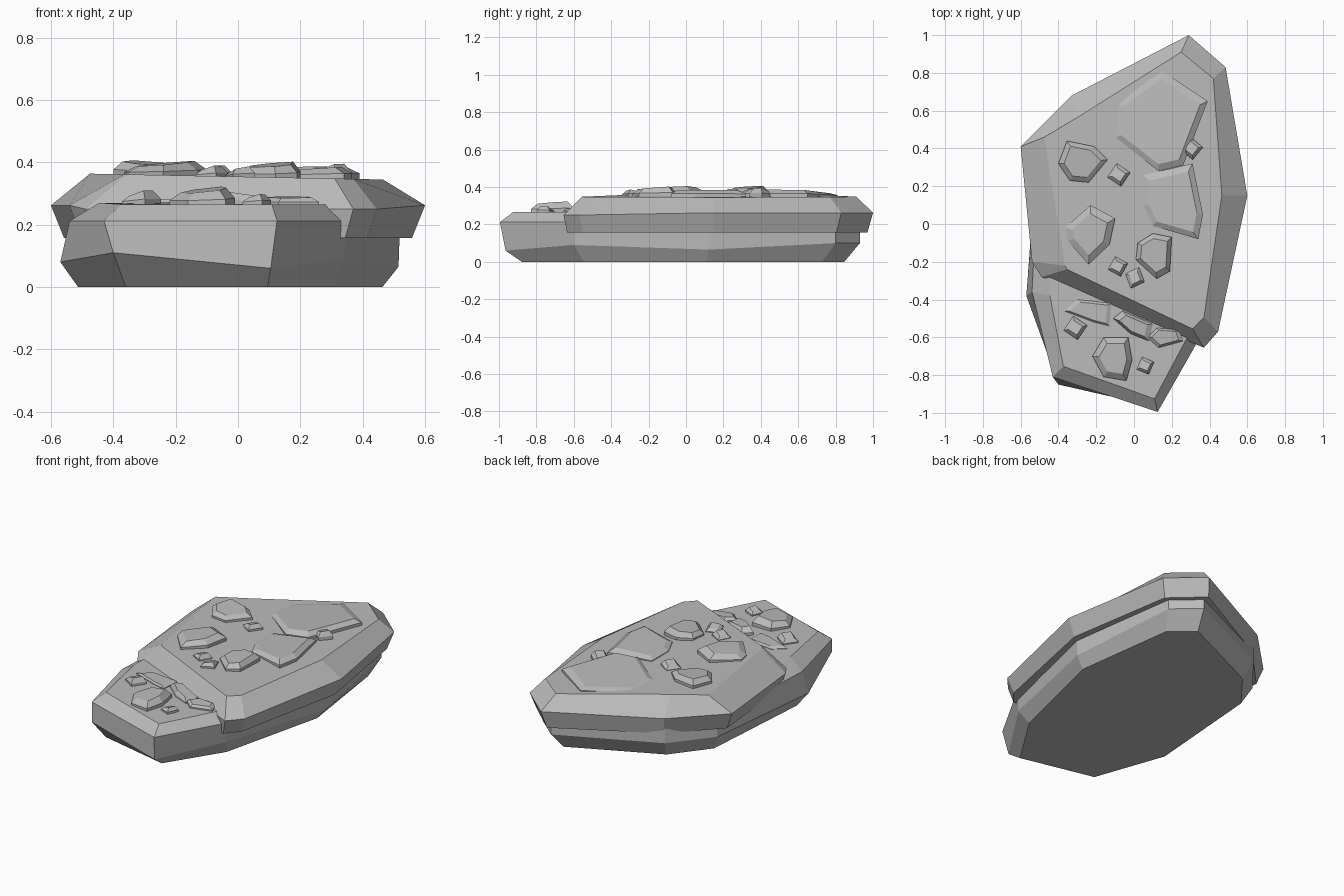
import bpy
import bmesh
from math import cos, sin, tau

if "Cube" in bpy.data.objects:
    bpy.data.objects.remove(bpy.data.objects["Cube"], do_unlink=True)

stone = bpy.data.materials.new("grey stone")
stone.use_nodes = True
stone.diffuse_color = (0.5, 0.5, 0.5, 1)
stone.node_tree.nodes["Principled BSDF"].inputs["Base Color"].default_value = stone.diffuse_color


def loft(name, rings):
    """Join matching closed rings from bottom to top and cap both ends."""
    bm = bmesh.new()
    loops = [[bm.verts.new(point) for point in ring] for ring in rings]
    count = len(loops[0])
    for low, high in zip(loops, loops[1:]):
        for i in range(count):
            j = (i + 1) % count
            bm.faces.new((low[i], low[j], high[j], high[i]))
    bm.faces.new(loops[0])
    bm.faces.new(loops[-1])
    bmesh.ops.recalc_face_normals(bm, faces=bm.faces)
    mesh = bpy.data.meshes.new(name)
    bm.to_mesh(mesh)
    bm.free()
    mesh.materials.append(stone)
    obj = bpy.data.objects.new(name, mesh)
    bpy.context.collection.objects.link(obj)
    return obj


def at_height(outline, z, sx=1.0, sy=1.0):
    return [(x * sx, y * sy, z) for x, y in outline]


def rock(name, outline, base, height, top_scale=0.7, tilt=(0, 0)):
    """Faceted stone: steep sides, a chamfer and a smaller tilted top."""
    cx = sum(x for x, y in outline) / len(outline)
    cy = sum(y for x, y in outline) / len(outline)

    def ring(scale, z, slope):
        return [(cx + (x - cx) * scale, cy + (y - cy) * scale,
                 base + z + slope * (tilt[0] * (x - cx) + tilt[1] * (y - cy)))
                for x, y in outline]

    return loft(name, [ring(1, -0.02, 0), ring(1, height * 0.35, 0.5),
                       ring(top_scale, height, 1)])


def pebble(name, x, y, radius, base, height, turn):
    outline = [(x + radius * cos(turn + tau * i / 4) * (1 - 0.1 * (i % 2)),
                y + radius * sin(turn + tau * i / 4)) for i in range(4)]
    return rock(name, outline, base, height, 0.6, (0.15, -0.1))


# Lower slab
low_belt = [(.105, -.965, .06), (-.40, -.85, .11), (-.57, -.38, .08),
            (-.51, .42, .1), (-.32, .66, .1), (.27, .93, .1),
            (.42, .80, .1), (.515, .12, .065), (.34, -.60, .09)]
low_rim = [(.125, -.995), (-.43, -.81), (-.54, -.36), (-.5, .42), (-.32, .66),
           (.27, .93), (.42, .80), (.52, .12), (.35, -.6)]
low_foot = [(x * 0.9, y * 0.91) for x, y, z in low_belt]
low_top = at_height(low_rim, .265, .87, .93)
low_top[2] = (-.445, -.38, .27)
loft("lower_slab", [at_height(low_foot, 0), low_belt,
                    at_height(low_rim, .212), low_top])

# Upper slab
rim = [(.29, 1), (.485, .83), (.6, .15), (.445, -.57), (.37, -.655),
       (-.49, -.28), (-.54, -.2), (-.6, .41), (-.33, .68)]
crown = [(.25, .91), (.42, .77), (.465, .15), (.37, -.495), (.31, -.555),
         (-.355, -.24), (-.365, -.22), (-.475, .46), (-.29, .57)]
rim_ring = [(x, y, .25 if y < -.25 else .262) for x, y in rim]
crown_ring = [(x, y, .354 - .02 * x) for x, y in crown]
loft("upper_slab", [at_height(rim, .157, .93, .97), rim_ring, crown_ring])

# Broad plates half sunk in the upper slab
UP, LOW = .352, .266
rock("back_plate", [(-.1, .46), (-.09, .64), (.15, .81), (.39, .65),
                    (.26, .31), (.13, .28)], UP, .022, .85, (.05, -.03))
rock("middle_plate", [(.05, .26), (.31, .32), (.365, .05), (.34, -.08),
                      (.1, -.01), (.05, .1)], UP, .025, .8, (.05, 0))

# Large stones on the upper slab
rock("left_back_stone", [(-.4, .32), (-.355, .44), (-.21, .41), (-.14, .34),
                         (-.24, .22), (-.34, .23)], UP + .01, .035, .75, (-.05, .05))
rock("left_front_stone", [(-.365, -.02), (-.23, .1), (-.1, .03), (-.13, -.11),
                          (-.24, -.215), (-.35, -.09)], UP + .008, .035, .7, (.06, .02))
rock("right_front_stone", [(.01, -.19), (.02, -.1), (.1, -.05), (.2, -.07),
                           (.19, -.25), (.12, -.29)], UP, .04, .75, (.06, .05))

# Stones on the lower slab
rock("lower_large_stone", [(-.22, -.7), (-.16, -.6), (-.03, -.6), (-.01, -.72),
                           (-.04, -.83), (-.16, -.81)], LOW, .045, .7, (.08, .05))
rock("lower_plate", [(-.37, -.46), (-.3, -.4), (-.12, -.42), (-.13, -.54),
                     (-.21, -.52)], LOW, .015, .8)
rock("ledge_stone", [(-.11, -.5), (-.06, -.46), (.1, -.53), (.08, -.62),
                     (-.02, -.58)], LOW, .035, .7, (-.1, 0))
rock("ledge_corner_stone", [(.07, -.6), (.12, -.55), (.24, -.56), (.26, -.62),
                            (.13, -.655)], LOW, .022, .75, (0, .05))

# Small pebbles
for name, x, y, radius, base, height, turn in [
        ("pebble_back", .305, .4, .06, UP, .035, .1),
        ("pebble_middle", -.08, .26, .062, UP, .03, .2),
        ("pebble_front_left", -.085, -.225, .055, UP, .03, .3),
        ("pebble_front_right", .005, -.285, .06, UP, .025, 1.2),
        ("pebble_lower_left", -.31, -.55, .064, LOW, .035, .2),
        ("pebble_lower_right", .06, -.75, .05, LOW, .025, .4)]:
    pebble(name, x, y, radius, base, height, turn)
